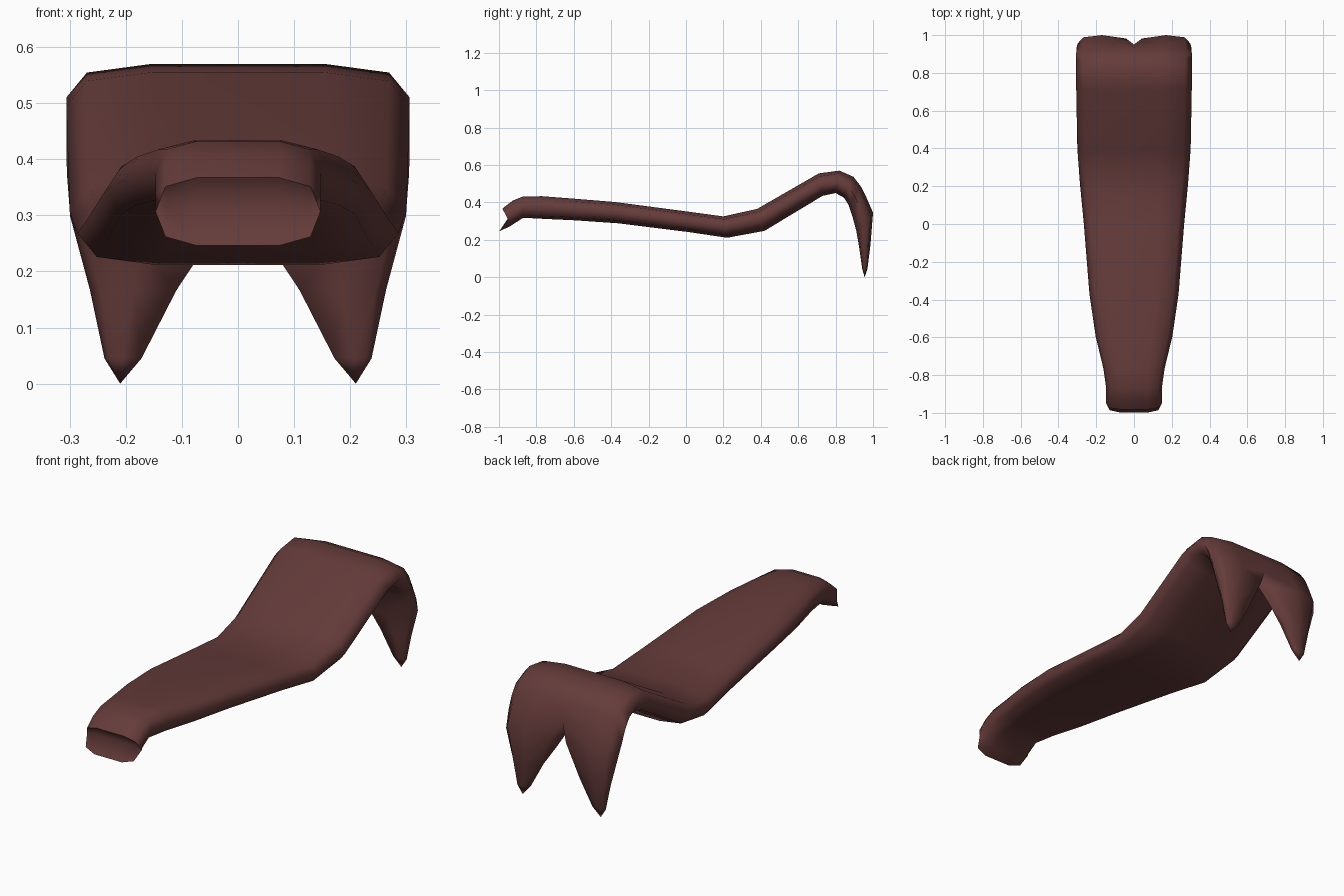
import bpy, bmesh, math

if "Cube" in bpy.data.objects:
    bpy.data.objects.remove(bpy.data.objects["Cube"])

# half cross-section: (position across the width, offset through the thickness)
SECTION = [(0, .5), (.5, .5), (.88, .37), (1, 0), (.88, -.37), (.5, -.5), (0, -.5)]

# body stations: upper edge (y, z), lower edge (y, z), half width
BODY = [
    ((-.982, .367), (-.998, .246), .147),
    ((-.925, .41), (-.945, .27), .147),
    ((-.87, .432), (-.87, .318), .147),
    ((-.77, .433), (-.76, .312), .162),
    ((-.60, .420), (-.59, .304), .203),
    ((-.38, .402), (-.36, .288), .236),
    ((0, .352), (.01, .242), .266),
    ((.20, .325), (.22, .211), .286),
    ((.38, .365), (.42, .248), .300),
    ((.71, .555), (.73, .435), .306),
    ((.82, .57), (.80, .450), .306),
    ((.895, .537), (.845, .425), .306),
    ((.935, .485), (.87, .385), .306),
]
# fang stations: upper edge, lower edge, inner x, outer x
FANG = [
    ((.965, .425), (.89, .325), 0, .305),
    ((1.0, .345), (.91, .25), .042, .299),
    ((.986, .17), (.925, .165), .11, .264),
    ((.970, .045), (.942, .045), .172, .238),
]

bm = bmesh.new()


def ring(top, bot, x0, x1, pinch=1, hollow=0):
    verts = []
    for u, v in SECTION:
        if u == 0:
            v *= pinch
        y = (top[0] + bot[0]) / 2 + v * (top[0] - bot[0]) + hollow * (1 - 2 * abs(v))
        z = (top[1] + bot[1]) / 2 + v * (top[1] - bot[1])
        verts.append(bm.verts.new((x0 + u * (x1 - x0), y, z)))
    return verts


def bridge(a, b, closed=False):
    n = len(a)
    for i in range(n if closed else n - 1):
        j = (i + 1) % n
        bm.faces.new((a[i], a[j], b[j], b[i]))


# curved strip
rings = [ring(t, b, 0, w, hollow=.04 if i == 0 else 0) for i, (t, b, w) in enumerate(BODY)]
fangs = [ring(t, b, x0, x1, pinch=.6) for t, b, x0, x1 in FANG]
for a, b in zip(rings, rings[1:] + fangs[:1]):
    bridge(a, b)

# fang with pointed tip
for a, b in zip(fangs, fangs[1:]):
    bridge(a, b, closed=True)
tip = bm.verts.new((.21, .955, 0))
last = fangs[-1]
for i in range(7):
    bm.faces.new((last[i], last[(i + 1) % 7], tip))

# grooved front end
e = rings[0]
m = [bm.verts.new((u * .147, -.95, .318)) for u in (0, .5, .88)]
for side in (e[:4], e[:2:-1]):
    bm.faces.new((side[0], side[1], m[1], m[0]))
    bm.faces.new((side[1], side[2], m[2], m[1]))
    bm.faces.new((side[2], side[3], m[2]))

# mirror to the other half
bmesh.ops.mirror(bm, geom=bm.verts[:] + bm.edges[:] + bm.faces[:], axis='X', merge_dist=.0005)
bmesh.ops.remove_doubles(bm, verts=bm.verts[:], dist=.0005)
bmesh.ops.recalc_face_normals(bm, faces=bm.faces[:])

mesh = bpy.data.meshes.new("forked_lever")
bm.to_mesh(mesh)
bm.free()
obj = bpy.data.objects.new("forked_lever", mesh)
bpy.context.collection.objects.link(obj)

mat = bpy.data.materials.new("dark reddish brown")
mat.diffuse_color = (.127, .044, .042, 1)
mat.use_nodes = True
mat.node_tree.nodes["Principled BSDF"].inputs["Base Color"].default_value = mat.diffuse_color
mesh.materials.append(mat)

bpy.context.view_layer.objects.active = obj
obj.select_set(True)
bpy.ops.object.shade_smooth_by_angle(angle=math.radians(85))
